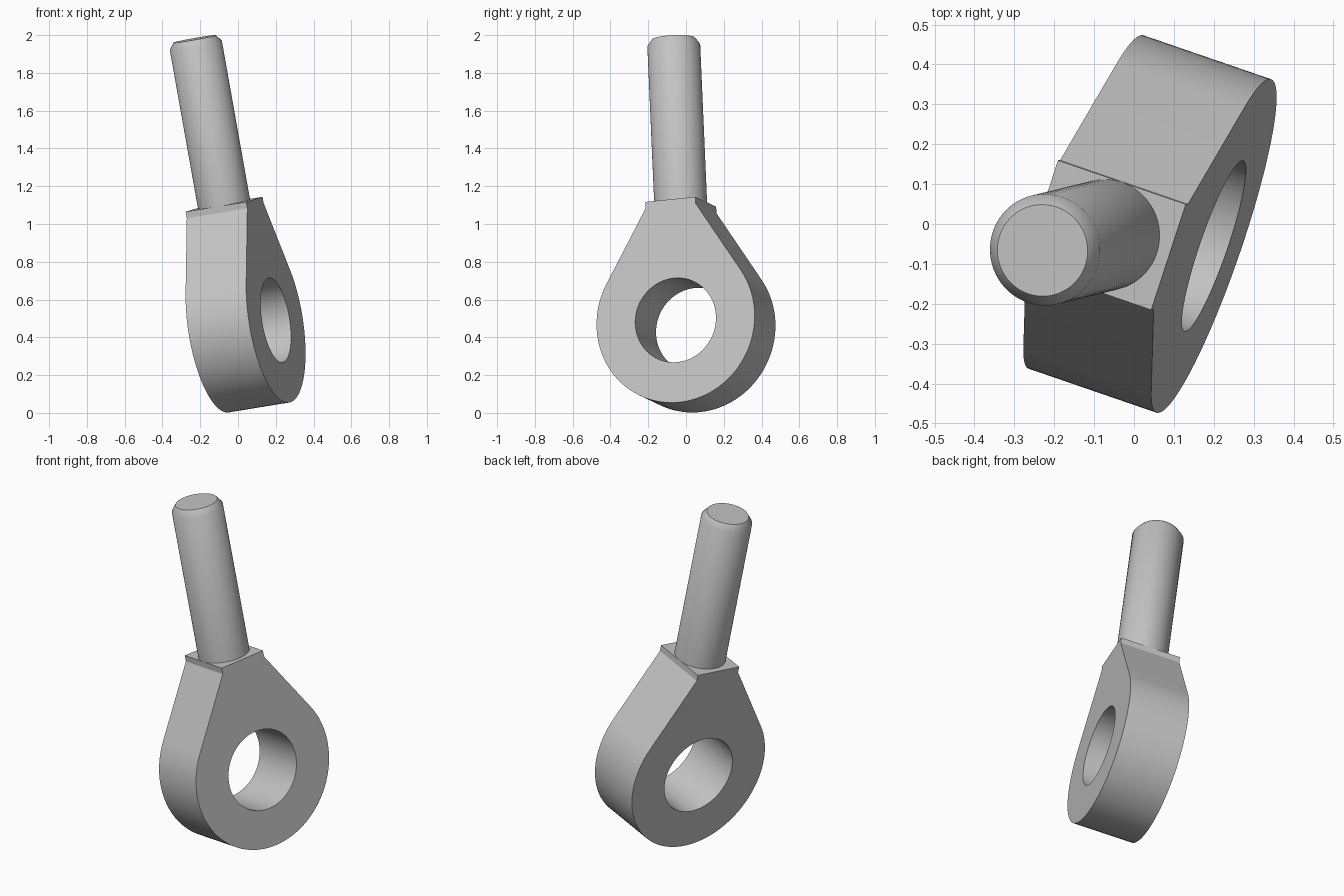
import bpy, bmesh, math
from mathutils import Vector, Matrix

if "Cube" in bpy.data.objects:
    bpy.data.objects.remove(bpy.data.objects["Cube"])

# Tilted frame: hole axis, width axis, shaft axis, with origin at eye centre
C = Vector((0.04, 0.0, 0.465))
shaft_dir = Vector((-0.175, -0.043, 0.984)).normalized()
hole_dir = Vector((0.933, -0.321, 0.152))
hole_dir = (hole_dir - shaft_dir * hole_dir.dot(shaft_dir)).normalized()
width_dir = shaft_dir.cross(hole_dir)
FRAME = Matrix.Translation(C) @ Matrix((hole_dir, width_dir, shaft_dir)).transposed().to_4x4()

steel = bpy.data.materials.new("grey steel")
steel.diffuse_color = (0.55, 0.55, 0.55, 1)
steel.use_nodes = True
steel.node_tree.nodes["Principled BSDF"].inputs["Base Color"].default_value = steel.diffuse_color


def finish(bm, name, angle):
    bmesh.ops.recalc_face_normals(bm, faces=bm.faces[:])
    bm.transform(FRAME)
    me = bpy.data.meshes.new(name)
    bm.to_mesh(me)
    bm.free()
    me.materials.append(steel)
    ob = bpy.data.objects.new(name, me)
    bpy.context.collection.objects.link(ob)
    bpy.ops.object.select_all(action='DESELECT')
    ob.select_set(True)
    bpy.context.view_layer.objects.active = ob
    bpy.ops.object.shade_smooth_by_angle(angle=math.radians(angle))


# Eye plate: round eye with tangent flanks rising to a short square neck
R, HOLE, THICK = 0.442, 0.226, 0.343
NECK, LIP, TOP = 0.14, 0.615, 0.65
tangent = math.atan2(NECK, LIP) + math.acos(R / math.hypot(NECK, LIP))
N = 72
outline = [(-NECK, LIP), (-NECK, TOP), (NECK, TOP), (NECK, LIP)]
for i in range(N + 1):
    t = tangent + (2 * math.pi - 2 * tangent) * i / N
    outline.append((R * math.sin(t), R * math.cos(t)))
hole = [(HOLE * math.sin(2 * math.pi * i / 64), HOLE * math.cos(2 * math.pi * i / 64)) for i in range(64)]

bm = bmesh.new()
edges = []
for loop in (outline, hole):
    vs = [bm.verts.new((-THICK / 2, w, h)) for w, h in loop]
    edges += [bm.edges.new((vs[i - 1], vs[i])) for i in range(len(vs))]
bmesh.ops.triangle_fill(bm, edges=edges, use_beauty=True, normal=(1, 0, 0))
ext = bmesh.ops.extrude_face_region(bm, geom=bm.faces[:], use_keep_orig=True)
moved = [g for g in ext["geom"] if isinstance(g, bmesh.types.BMVert)]
bmesh.ops.translate(bm, verts=moved, vec=(THICK, 0, 0))
finish(bm, "eye_plate", 25)

# Shaft: round rod with a chamfered end
bm = bmesh.new()
rings = []
for r, h in ((0.14, 0.62), (0.14, 1.505), (0.115, 1.54)):
    rings.append([bm.verts.new((r * math.cos(2 * math.pi * i / 64), r * math.sin(2 * math.pi * i / 64), h))
                  for i in range(64)])
for lo, hi in zip(rings, rings[1:]):
    for i in range(64):
        bm.faces.new((lo[i - 1], lo[i], hi[i], hi[i - 1]))
bm.faces.new(rings[0])
bm.faces.new(rings[-1])
finish(bm, "shaft", 45)
